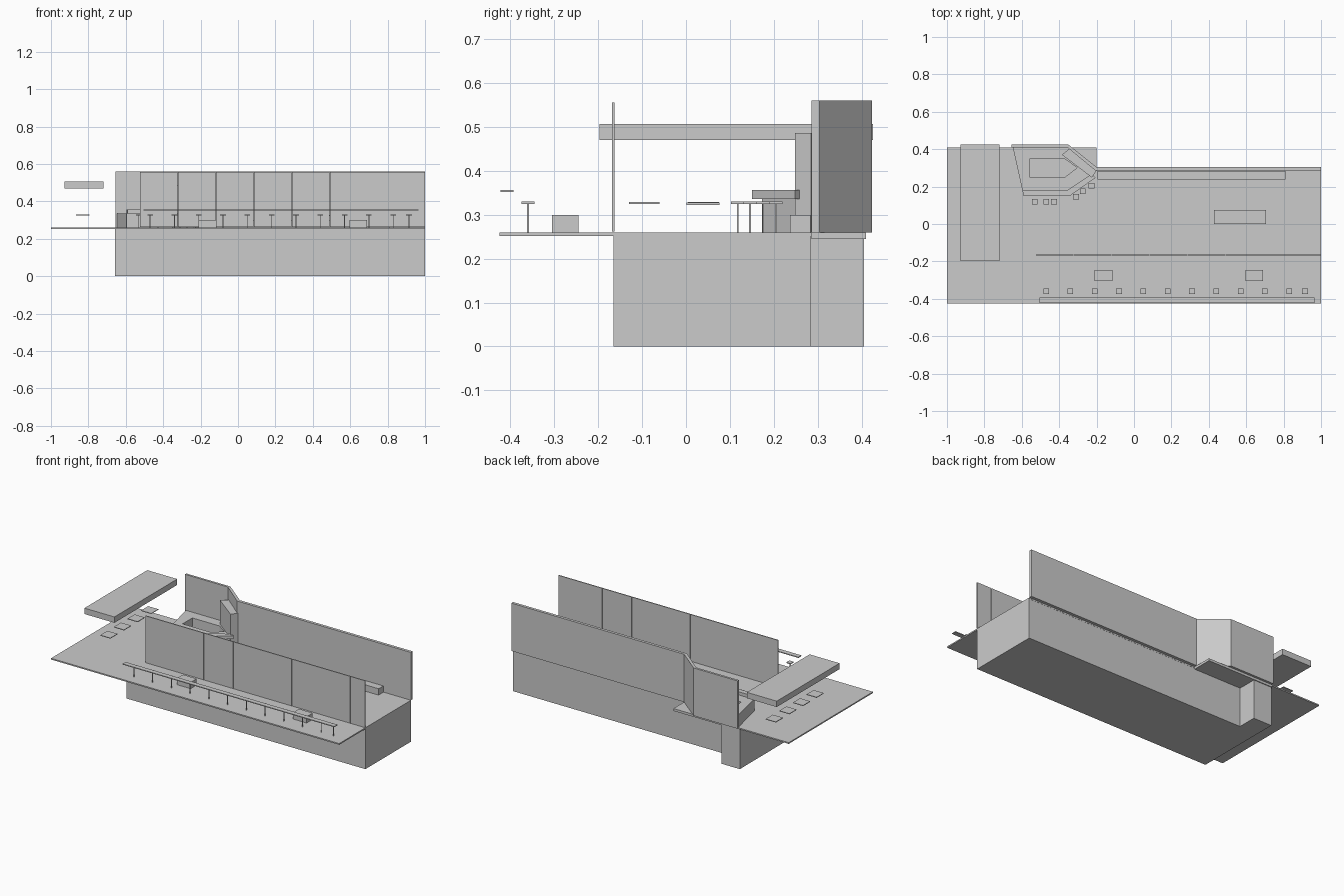
import bpy, bmesh
from mathutils import Vector

if "Cube" in bpy.data.objects:
    bpy.data.objects.remove(bpy.data.objects["Cube"])

grey = bpy.data.materials.new("plain_grey")
grey.diffuse_color = (0.6, 0.6, 0.6, 1)
grey.use_nodes = True
grey.node_tree.nodes["Principled BSDF"].inputs["Base Color"].default_value = grey.diffuse_color


def finish(name, bm):
    bmesh.ops.recalc_face_normals(bm, faces=bm.faces)
    mesh = bpy.data.meshes.new(name)
    bm.to_mesh(mesh)
    bm.free()
    mesh.materials.append(grey)
    obj = bpy.data.objects.new(name, mesh)
    bpy.context.collection.objects.link(obj)
    return obj


def prism(name, outline, z0, z1):
    """Extrude a plan outline from z0 to z1."""
    bm = bmesh.new()
    face = bm.faces.new([bm.verts.new((x, y, z0)) for x, y in outline])
    top = bmesh.ops.extrude_face_region(bm, geom=[face])["geom"]
    bmesh.ops.translate(bm, vec=Vector((0, 0, z1 - z0)),
                        verts=[v for v in top if isinstance(v, bmesh.types.BMVert)])
    return finish(name, bm)


def box(name, x0, x1, y0, y1, z0, z1):
    return prism(name, [(x0, y0), (x1, y0), (x1, y1), (x0, y1)], z0, z1)


def stool(name, x, y):
    """Square seat on a thin post."""
    box(name + "_seat", x - .015, x + .015, y - .015, y + .015, .325, .33)
    box(name + "_post", x - .002, x + .002, y - .002, y + .002, .26, .325)


# Podium with a rear pier under the bar corner
prism("podium", [(-.657, -.165), (1, -.165), (1, .285), (-.53, .285),
                 (-.53, .405), (-.657, .405)], 0, .252)

# Thin floor deck and the thicker slab behind the bar
prism("deck", [(-1, -.425), (1, -.425), (1, .286), (-.657, .286),
               (-.657, .41), (-1, .41)], .252, .26)
box("rear_slab", -.657, -.2, .286, .41, .245, .26)

# Rear wall: long run, angled run, short run
prism("rear_wall", [(1, .286), (1, .304), (-.2, .304), (-.35, .424), (-.655, .424),
                    (-.655, .41), (-.357, .41), (-.207, .286)], .26, .56)

# Front screen made of thin panels
edges = [-.525 + .2035 * i for i in range(8)] + [1]
for i, (a, b) in enumerate(zip(edges, edges[1:])):
    box(f"screen_panel_{i}", a, b - (.002 if b < 1 else 0), -.169, -.163, .262, .556)

# Floating canopy with a row of square tables beneath
box("canopy", -.928, -.72, -.197, .426, .47, .507)
for i in range(4):
    y = -.095 + .135 * i
    box(f"square_table_{i}", -.865, -.795, y - .035, y + .035, .325, .329)

# Front counter shelf and its stools
box("front_counter", -.505, .965, -.423, -.393, .352, .357)
for i in range(12):
    stool(f"front_stool_{i}", -.47 + .13 * i if i < 11 else .914, -.36)

# Planter boxes
for i, x in enumerate((-.21, .595)):
    box(f"planter_{i}", x, x + .095, -.305, -.245, .26, .3)

# Wall bench and long table
box("wall_bench", -.195, .81, .237, .284, .26, .3)
box("long_table", .427, .705, .001, .076, .322, .328)

# Bar body: closed ring around the service pit
outer = [(-.648, .41), (-.595, .173), (-.35, .173), (-.21, .272), (-.21, .288), (-.357, .41)]
inner = [(-.56, .347), (-.56, .25), (-.37, .25), (-.305, .30), (-.305, .302), (-.37, .347)]
bm = bmesh.new()
rings = [[bm.verts.new((x, y, z)) for x, y in ring]
         for ring, z in ((outer, .26), (outer, .336), (inner, .336), (inner, .26))]
for r in range(4):
    a, b = rings[r], rings[(r + 1) % 4]
    for i in range(6):
        j = (i + 1) % 6
        bm.faces.new((a[i], a[j], b[j], b[i]))
finish("bar_body", bm)

# Raised bar top along the front edges
prism("bar_top", [(-.59, .15), (-.343, .15), (-.205, .248), (-.228, .266),
                  (-.355, .181), (-.597, .181)], .336, .356)

# Tall cabinet against the angled wall
prism("tall_cabinet", [(-.385, .37), (-.225, .248), (-.2, .285), (-.347, .402)], .26, .486)

# Bar stools
for i, (x, y) in enumerate([(-.53, .118), (-.47, .118), (-.428, .118),
                            (-.31, .146), (-.273, .176), (-.227, .205)]):
    stool(f"bar_stool_{i}", x, y)
